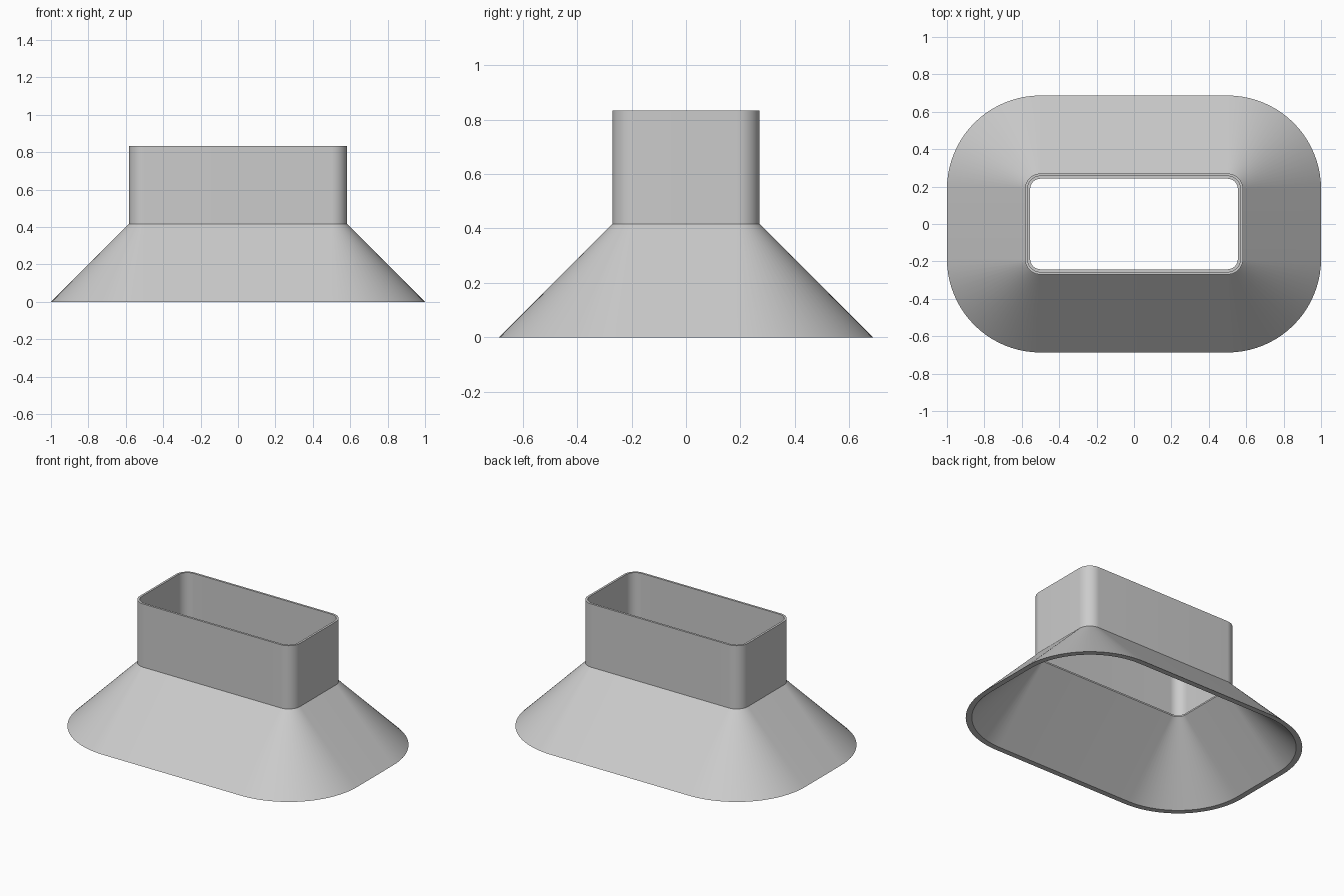
import bpy, bmesh, math

if "Cube" in bpy.data.objects:
    bpy.data.objects.remove(bpy.data.objects["Cube"], do_unlink=True)

CORNER_X, CORNER_Y = 0.50, 0.187   # shared centres of the rounded corners
SEGMENTS = 20                      # segments per rounded corner

# wall section: (corner radius, height), once around the closed shell
SECTION = [
    (0.500, 0.000),   # outer foot of the flare
    (0.083, 0.417),   # flare meets neck
    (0.083, 0.833),   # outer neck rim
    (0.069, 0.833),   # inner neck rim
    (0.069, 0.419),   # socket floor
    (0.055, 0.419),   # stop ledge
    (0.055, 0.409),   # inner flare top
    (0.464, 0.000),   # inner foot of the flare
]

grey = bpy.data.materials.new("light_grey")
grey.use_nodes = True
grey.diffuse_color = (0.6, 0.6, 0.6, 1)
grey.node_tree.nodes["Principled BSDF"].inputs["Base Color"].default_value = (0.6, 0.6, 0.6, 1)


def rounded_loop(bm, radius, z):
    """Rounded rectangle ring, counter-clockwise from above."""
    ring = []
    for q, (sx, sy) in enumerate([(1, 1), (-1, 1), (-1, -1), (1, -1)]):
        for i in range(SEGMENTS + 1):
            a = (q + i / SEGMENTS) * math.pi / 2
            ring.append(bm.verts.new((sx * CORNER_X + radius * math.cos(a),
                                      sy * CORNER_Y + radius * math.sin(a), z)))
    return ring


# hollow shell: flared skirt and straight neck
bm = bmesh.new()
rings = [rounded_loop(bm, r, z) for r, z in SECTION]
for k, low in enumerate(rings):
    high = rings[(k + 1) % len(rings)]
    for i in range(len(low)):
        j = (i + 1) % len(low)
        bm.faces.new((low[i], low[j], high[j], high[i]))
bmesh.ops.recalc_face_normals(bm, faces=bm.faces)

mesh = bpy.data.meshes.new("flared_duct_adapter")
bm.to_mesh(mesh)
bm.free()
mesh.materials.append(grey)
duct = bpy.data.objects.new("flared_duct_adapter", mesh)
bpy.context.collection.objects.link(duct)

# smooth corners, crisp rims
bpy.ops.object.select_all(action='DESELECT')
duct.select_set(True)
bpy.context.view_layer.objects.active = duct
bpy.ops.object.shade_smooth_by_angle(angle=math.radians(30))
